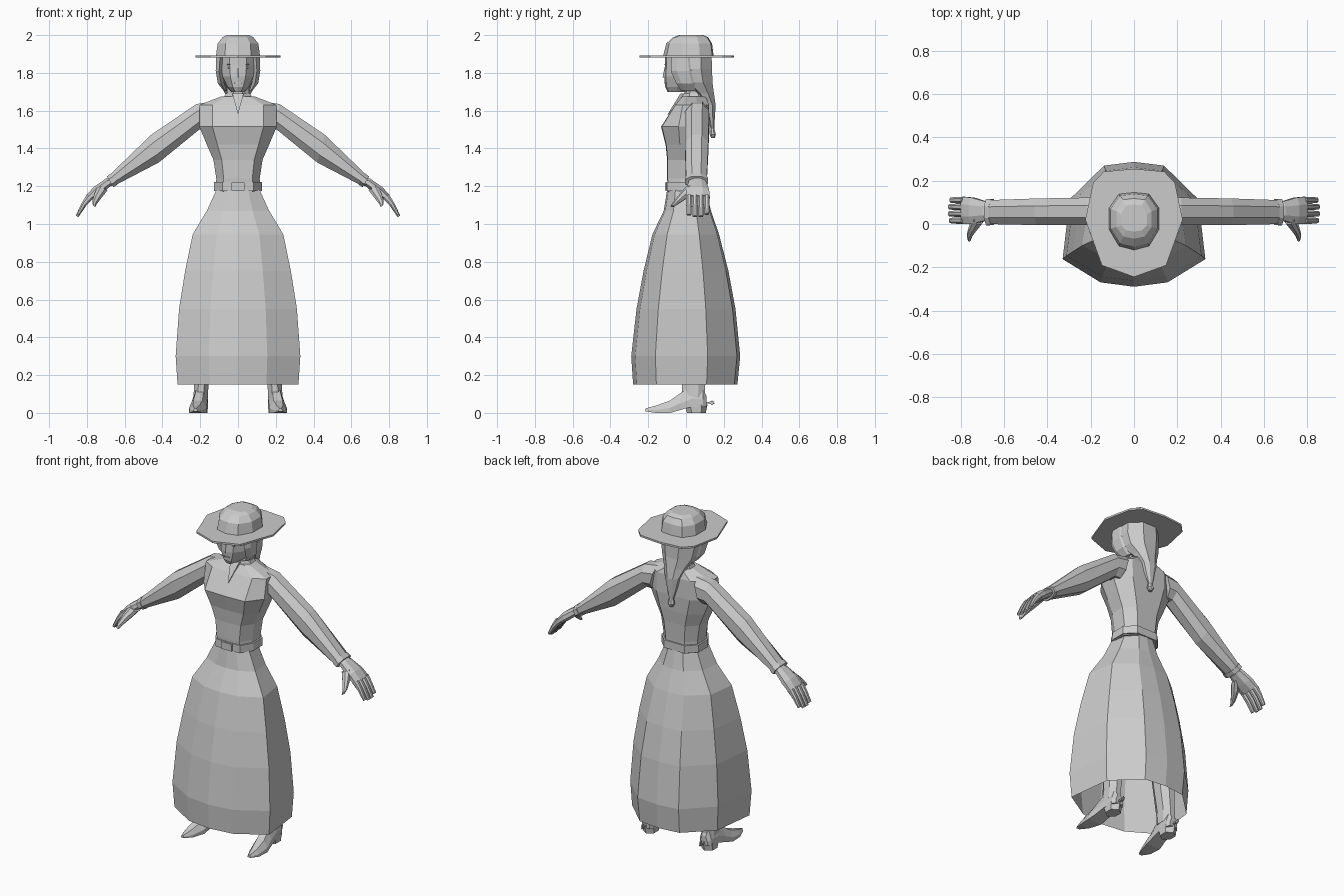
import bpy, bmesh, math

grey = bpy.data.materials.new("plain_grey")
grey.diffuse_color = (0.6, 0.6, 0.6, 1)


def loft(name, rings, cap=True, mirror=False):
    """Skin a list of equal-sized point rings into one flat-faced object."""
    bm = bmesh.new()
    vs = [[bm.verts.new(p) for p in r] for r in rings]
    n = len(rings[0])
    for a, b in zip(vs, vs[1:]):
        for i in range(n):
            j = (i + 1) % n
            bm.faces.new((a[i], a[j], b[j], b[i]))
    if cap:
        bm.faces.new(vs[0][::-1])
        bm.faces.new(vs[-1])
    bmesh.ops.recalc_face_normals(bm, faces=bm.faces)
    me = bpy.data.meshes.new(name)
    bm.to_mesh(me)
    bm.free()
    me.materials.append(grey)
    ob = bpy.data.objects.new(name, me)
    bpy.context.collection.objects.link(ob)
    if mirror:
        ob.modifiers.new("mirror", 'MIRROR').use_mirror_merge = False
    return ob


def level(shape, z, hx, yf, yb, cx=0):
    """Horizontal ring: half outline (x, y factors) scaled and mirrored in x."""
    half = [(hx * x, -y * yf if y < 0 else y * yb) for x, y in shape]
    full = half + [(-x, y) for x, y in half[-2:0:-1]]
    return [(cx + x, y, z) for x, y in full]


def oval(z, hx, yf, yb, cx=0, n=8, turn=0.5):
    """Horizontal n-sided ring between two y limits."""
    a = [2 * math.pi * (i + turn) / n for i in range(n)]
    k = 1 / math.cos(math.pi / n) if turn else 1
    return [(cx + hx * k * math.cos(t), (yf + yb) / 2 + (yb - yf) / 2 * k * math.sin(t), z) for t in a]


def limb(top, low, y0, y1, c=0.28):
    """Bevelled ring spanned by an upper and a lower xz point and a y range."""
    pts = [(c, 0), (1 - c, 0), (1, c), (1, 1 - c), (1 - c, 1), (c, 1), (0, 1 - c), (0, c)]
    return [(top[0] + (low[0] - top[0]) * v, y0 + (y1 - y0) * u, top[1] + (low[1] - top[1]) * v)
            for u, v in pts]


def box(name, x0, x1, y0, y1, z0, z1, mirror=False):
    r = [(x0, y0), (x1, y0), (x1, y1), (x0, y1)]
    return loft(name, [[(x, y, z) for x, y in r] for z in (z0, z1)], mirror=mirror)


# skirt, open at the hem
SKIRT = [(0, -1), (.47, -.93), (1, -.56), (.9, .4), (.42, .94), (0, 1)]
loft("skirt", [level(SKIRT, *r) for r in (
    (.15, .32, -.28, .272), (.30, .33, -.29, .287), (.55, .312, -.262, .262), (.75, .28, -.225, .225),
    (.945, .24, -.178, .175), (1.07, .165, -.118, .132), (1.18, .115, -.1, .108))], cap=False)

# bodice
BODY = [(0, -1), (.66, -.97), (1, -.3), (1, .5), (.55, 1), (0, 1)]
loft("bodice", [level(BODY, *r) for r in (
    (1.17, .118, -.095, .105), (1.24, .115, -.1, .107), (1.34, .13, -.1, .112), (1.42, .165, -.108, .12),
    (1.515, .205, -.132, .125), (1.63, .205, -.058, .122), (1.675, .09, -.02, .105))])

# belt and buckle
loft("belt", [level(BODY, z, .126, -.104, .114) for z in (1.175, 1.222)])
box("belt_buckle", -.035, .035, -.112, -.1, 1.177, 1.22)

# neck, collar and neckline wedge
loft("neck", [oval(1.64, .062, -.005, .09), oval(1.76, .055, -.01, .085)])
loft("collar", [oval(1.65, .085, -.025, .105), oval(1.69, .066, -.014, .098)])
loft("neckline", [[(-.03, -.03 + d, 1.69), (.03, -.03 + d, 1.69), (0, -.098 + d, 1.58)] for d in (0, .02)])

# sleeves with cuffs
loft("sleeve", [limb(*r) for r in (
    ((.13, 1.65), (.17, 1.50), 0, .122), ((.22, 1.635), (.205, 1.50), -.005, .122),
    ((.46, 1.472), (.42, 1.325), -.005, .118), ((.69, 1.25), (.66, 1.20), .0, .11))], mirror=True)
loft("cuff", [limb(*r) for r in (
    ((.672, 1.268), (.638, 1.208), -.005, .115), ((.694, 1.252), (.66, 1.195), -.006, .116))], mirror=True)

# hands
loft("palm", [limb(*r) for r in (
    ((.66, 1.25), (.645, 1.21), .02, .095), ((.70, 1.24), (.675, 1.20), .015, .105),
    ((.765, 1.195), (.725, 1.16), .0, .122), ((.803, 1.152), (.77, 1.13), .0, .126))], mirror=True)
for i, tip in enumerate((.008, 0, 0, .012)):
    y = .001 + i * .0315
    loft("finger", [limb(*r) for r in (
        ((.80, 1.157), (.767, 1.133), y, y + .030), ((.828, 1.11), (.803, 1.098), y, y + .030),
        ((.859 - tip / 2, 1.045 + tip), (.845 - tip / 2, 1.036 + tip), y + .003, y + .027))], mirror=True)
loft("thumb", [limb(*r) for r in (
    ((.74, 1.205), (.69, 1.18), .0, .06), ((.76, 1.16), (.725, 1.135), -.04, .015),
    ((.772, 1.12), (.748, 1.105), -.068, -.035), ((.768, 1.098), (.755, 1.09), -.082, -.062))], mirror=True)

# head: pointed face front
FACE = [(0, -1), (.45, -.93), (.9, -.45), (1, .3), (.6, 1), (0, 1)]
loft("head", [level(FACE, *r) for r in (
    (1.70, .035, -.098, .03), (1.725, .06, -.11, .06), (1.78, .09, -.115, .1),
    (1.84, .098, -.112, .11), (1.90, .1, -.112, .11))])
loft("nose", [[(-.012, -.108, z), (.012, -.108, z), (0, -.112 - d, z)] for z, d in ((1.775, .012), (1.825, .002))])
box("mouth", -.02, .02, -.116, -.109, 1.745, 1.75)
box("eye", .028, .052, -.113, -.104, 1.822, 1.83, mirror=True)
box("eyebrow", .022, .058, -.113, -.104, 1.842, 1.847, mirror=True)

# hair gathered into a tail
loft("hair", [oval(*r) for r in (
    (1.90, .108, -.055, .135), (1.82, .113, -.06, .138), (1.75, .1, -.03, .14), (1.69, .068, .045, .148),
    (1.63, .045, .098, .157), (1.55, .026, .118, .152), (1.505, .013, .13, .15),
    (1.475, .02, .125, .158), (1.455, .01, .133, .152))])
loft("side_lock", [oval(z, w, yf, yb, cx, 6) for z, w, yf, yb, cx in (
    (1.89, .02, -.07, .03, .095), (1.81, .018, -.072, .04, .1), (1.745, .017, -.045, .05, .09),
    (1.705, .008, -.02, .05, .068))], mirror=True)

# hat: flat wide brim and faceted crown
BRIM = [(0, -1), (.66, -.78), (1, .08), (.84, .75), (.62, .95), (0, 1)]
loft("hat_brim", [level(BRIM, z, .225, -.245, .255) for z in (1.882, 1.893)])
CROWN = [(0, -1), (.6, -.85), (1, -.2), (1, .5), (.6, .95), (0, 1)]
loft("hat_crown", [level(CROWN, *r) for r in (
    (1.885, .117, -.122, .147), (1.955, .108, -.105, .138), (1.988, .082, -.068, .118), (2.0, .06, -.035, .09))])

# boots: foot, heel, shaft and leg
def foot_slice(y, z0, z1, w, cx):
    pts = [(-1, 0), (1, 0), (1, .4), (.5, 1), (-.5, 1), (-1, .4)]
    return [(cx + w * u, y, z0 + (z1 - z0) * v) for u, v in pts]


loft("boot_foot", [foot_slice(*r) for r in (
    (-.215, .008, .024, .01, .225), (-.16, .0, .038, .033, .222), (-.085, .0, .065, .047, .212),
    (-.03, .015, .105, .042, .205), (.03, .032, .14, .04, .2), (.09, .032, .13, .038, .197),
    (.108, .035, .09, .025, .196))], mirror=True)
loft("boot_heel", [oval(0, .036, .012, .098, .198, 6), oval(.045, .04, .0, .106, .198, 6)], mirror=True)
loft("boot_shaft", [oval(*r) for r in (
    (.08, .038, -.022, .1, .198), (.15, .038, -.02, .102, .194), (.38, .055, -.03, .11, .175),
    (.42, .055, -.03, .11, .172))], mirror=True)
loft("leg", [oval(.40, .05, -.02, .1, .172), oval(.9, .07, -.05, .11, .1)], mirror=True)

# spurs: arm and star wheel
box("spur_arm", .19, .202, .1, .138, .05, .058, mirror=True)
star = [(math.cos(t * math.pi / 8) * r, math.sin(t * math.pi / 8) * r)
        for t, r in ((i, .016 if i % 2 else .008) for i in range(16))]
loft("spur_wheel", [[(x, .138 + u, .054 + v) for u, v in star] for x in (.193, .199)], mirror=True)
